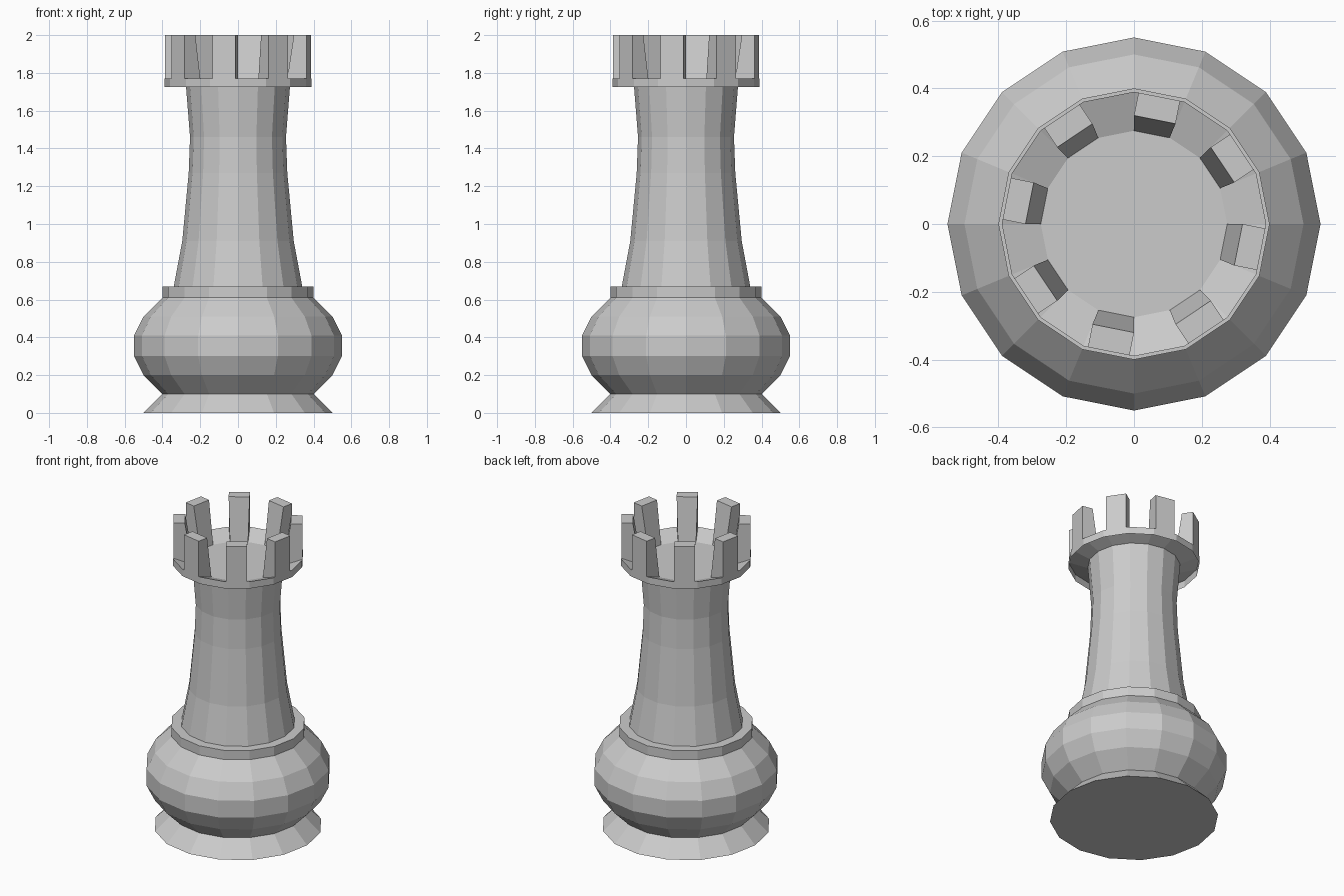
import bpy
import bmesh
from math import cos, sin, pi
from mathutils import Vector

if "Cube" in bpy.data.objects:
    bpy.data.objects.remove(bpy.data.objects["Cube"])

SIDES = 16


def add_object(name, bm, fix_normals=True):
    if fix_normals:
        bmesh.ops.recalc_face_normals(bm, faces=bm.faces)
    mesh = bpy.data.meshes.new(name)
    bm.to_mesh(mesh)
    bm.free()
    obj = bpy.data.objects.new(name, mesh)
    bpy.context.collection.objects.link(obj)
    return obj


def ring_point(i, r, z):
    a = 2 * pi * i / SIDES
    return Vector((r * cos(a), r * sin(a), z))


def lathe(name, profile, caps=True):
    """Revolve (radius, height) points into a faceted surface."""
    bm = bmesh.new()
    rings = [[bm.verts.new(ring_point(i, r, z)) for i in range(SIDES)]
             for r, z in profile]
    for lo, hi in zip(rings, rings[1:]):
        for i in range(SIDES):
            j = (i + 1) % SIDES
            bm.faces.new((lo[i], lo[j], hi[j], hi[i]))
    if caps:
        bm.faces.new(rings[0][::-1])
        bm.faces.new(rings[-1])
    return add_object(name, bm, fix_normals=caps)


# Flared foot, rounded bulb, collar and waisted shaft
lathe("tower_body", [
    (0.50, 0.0), (0.40, 0.10), (0.50, 0.20), (0.55, 0.30), (0.55, 0.41),
    (0.50, 0.51), (0.40, 0.61), (0.40, 0.67), (0.34, 0.67), (0.295, 0.91),
    (0.261, 1.27), (0.254, 1.46), (0.275, 1.725)])

# Crown rim: short outer wall with a shallow slope down to the shaft top
lathe("crown_rim", [(0.39, 1.725), (0.39, 1.77), (0.275, 1.725)], caps=False)

# Battlements on every other side, pushed straight out from a leaning inner wall
bm = bmesh.new()
for k in range(1, SIDES, 2):
    out_angle = 2 * pi * (k + 0.5) / SIDES
    normal = Vector((cos(out_angle), sin(out_angle), 0))
    inner_top = [ring_point(i, 0.32, 2.0) for i in (k, k + 1)]
    inner_low = [ring_point(i, 0.275, 1.725) for i in (k, k + 1)]
    outer_top = [p + normal * 0.0687 for p in inner_top]
    outer_low = [Vector((p.x, p.y, 1.77)) for p in outer_top]
    a, b, c, d, e, f, g, h = [bm.verts.new(p) for p in
                              inner_low + outer_low + inner_top + outer_top]
    for face in ((a, b, d, c), (e, f, h, g), (a, b, f, e),
                 (c, d, h, g), (a, c, g, e), (b, d, h, f)):
        bm.faces.new(face)
add_object("battlements", bm)
